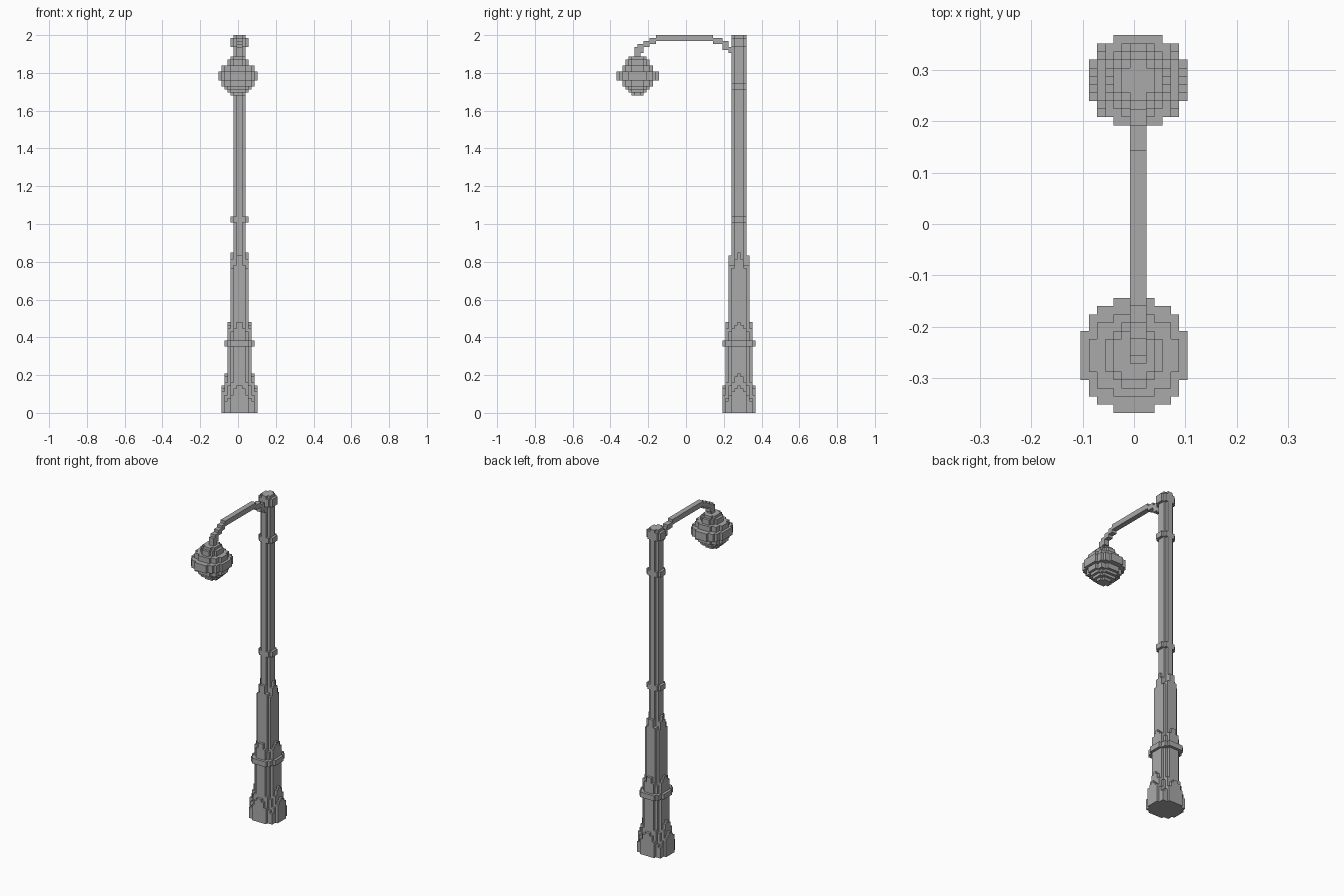
import bpy, bmesh
from mathutils import Vector

default = bpy.data.objects.get("Cube")
if default:
    bpy.data.objects.remove(default, do_unlink=True)

V = 0.016  # edge length of one building block

grey = bpy.data.materials.new("cast_iron_grey")
grey.use_nodes = True
COLOUR = (0.4, 0.4, 0.4, 1)
grey.diffuse_color = COLOUR
grey.node_tree.nodes["Principled BSDF"].inputs["Base Color"].default_value = COLOUR


def box(x, y, z):
    """Blocks filling three half-open ranges."""
    return {(i, j, k) for i in range(*x) for j in range(*y) for k in range(*z)}


def disc(cx, cy, nx, ny, z0, z1, gable=None, round_off=1.1):
    """Rounded slab nx by ny blocks; a gable height narrows its sides to points."""
    cells = set()
    x0, y0 = round(cx - (nx - 1) / 2), round(cy - (ny - 1) / 2)
    for i, j, k in box((x0, x0 + nx), (y0, y0 + ny), (z0, z1)):
        dx, dy = abs(i - cx), abs(j - cy)
        if (2 * dx / nx) ** 2 + (2 * dy / ny) ** 2 > round_off:
            continue
        if gable is not None and k >= gable:
            if min(dx, dy) > nx / 2 * (z1 - k) / (z1 - gable + 1):
                continue
        cells.add((i, j, k))
    return cells


def build(name, cells):
    """Skin the exposed sides of the blocks and merge flat areas."""
    bm = bmesh.new()
    for cell in cells:
        centre = Vector(cell) + Vector((0, 0.5, 0.5))
        for axis in range(3):
            for sign in (-1, 1):
                near = list(cell)
                near[axis] += sign
                if tuple(near) in cells:
                    continue
                n, u, w = Vector(), Vector(), Vector()
                n[axis] = sign / 2
                u[(axis + 1) % 3] = 0.5
                w[(axis + 2) % 3] = sign / 2
                corners = (-u - w, u - w, u + w, w - u)
                bm.faces.new([bm.verts.new((centre + n + c) * V) for c in corners])
    bmesh.ops.remove_doubles(bm, verts=bm.verts, dist=V / 100)
    bmesh.ops.dissolve_limit(bm, angle_limit=0.01, verts=bm.verts, edges=bm.edges)
    mesh = bpy.data.meshes.new(name)
    bm.to_mesh(mesh)
    bm.free()
    mesh.materials.append(grey)
    bpy.context.collection.objects.link(bpy.data.objects.new(name, mesh))


def post(nx, ny, z0, z1, gable=None, round_off=1.1):
    return disc(0.5, 17, nx, ny, z0, z1, gable, round_off)


# Flared pedestal with pointed panels and a collar
build("pedestal", post(12, 11, 0, 9, 2) | post(10, 9, 0, 13, 6)
      | post(8, 9, 0, 22) | post(10, 11, 22, 24) | post(8, 9, 24, 30, 25))

# Thick lower shaft, then the slim upper post
build("lower_shaft", post(6, 7, 24, 53, 45))
build("upper_post", post(4, 5, 48, 125))

# Narrow raised bands and the cap
for name, z0, z1 in (("middle_band", 63, 65), ("upper_band", 107, 109), ("post_cap", 121, 124)):
    build(name, post(6, 5, z0, z1, round_off=1.2))

# Curved arm reaching forward in steps
arm = set()
for y0, y1, z0, z1 in ((-17, -15, 117, 121), (-16, -14, 119, 122), (-14, -12, 121, 123),
                       (-12, -10, 122, 124), (-10, 9, 123, 125), (9, 12, 122, 124),
                       (12, 14, 120, 123), (14, 16, 119, 121)):
    arm |= box((0, 2), (y0, y1), (z0, z1))
build("curved_arm", arm)

# Hanging round lamp with a wide rim
lamp = set()
for nx, ny, z0, z1 in ((5, 4, 105, 106), (7, 6, 106, 107), (9, 8, 107, 108), (11, 10, 108, 110),
                       (13, 14, 110, 113), (11, 10, 113, 115), (7, 8, 115, 117), (5, 6, 117, 118)):
    lamp |= disc(0, -16.5, nx, ny, z0, z1, round_off=1.06)
build("lamp_head", lamp)
